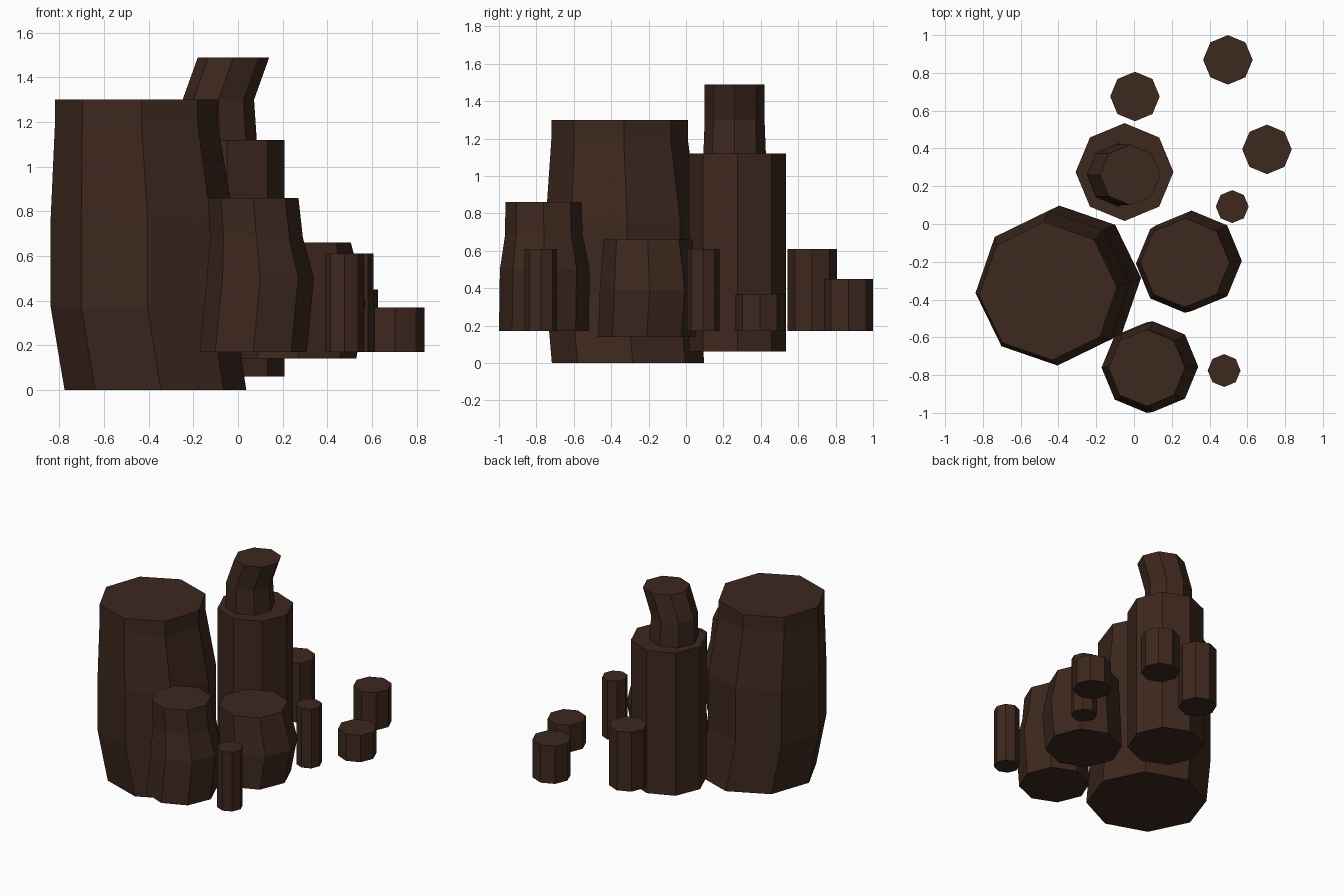
import bpy, bmesh
from math import cos, sin, pi, radians

if "Cube" in bpy.data.objects:
    bpy.data.objects.remove(bpy.data.objects["Cube"])

SIDES = 8
brown = bpy.data.materials.new("dark_brown_rock")
brown.diffuse_color = (0.047, 0.021, 0.013, 1)
brown.use_nodes = True
brown.node_tree.nodes["Principled BSDF"].inputs["Base Color"].default_value = brown.diffuse_color


def column(name, rings, turn=0.0):
    """Octagonal column lofted through rings of (x, y, z, radius)."""
    bm = bmesh.new()
    loops = []
    for x, y, z, r in rings:
        angles = [2 * pi * i / SIDES + radians(turn) for i in range(SIDES)]
        loops.append([bm.verts.new((x + r * cos(a), y + r * sin(a), z)) for a in angles])
    for low, high in zip(loops, loops[1:]):
        for i in range(SIDES):
            j = (i + 1) % SIDES
            bm.faces.new((low[i], low[j], high[j], high[i]))
    bm.faces.new(loops[0][::-1])
    bm.faces.new(loops[-1])
    mesh = bpy.data.meshes.new(name)
    bm.to_mesh(mesh)
    bm.free()
    mesh.materials.append(brown)
    obj = bpy.data.objects.new(name, mesh)
    bpy.context.collection.objects.link(obj)
    return obj


# Big bulging column
column("large_column", [(-0.37, -0.31, 0.0, 0.408), (-0.43, -0.34, 0.37, 0.41),
                        (-0.43, -0.34, 0.77, 0.41), (-0.455, -0.355, 1.19, 0.366),
                        (-0.455, -0.355, 1.30, 0.366)], turn=3.5)

# Tall straight column and the bent cap standing on it
column("tall_column", [(-0.05, 0.275, 0.06, 0.259), (-0.05, 0.275, 1.12, 0.259)])
column("bent_cap", [(-0.083, 0.26, 1.12, 0.167), (-0.088, 0.26, 1.30, 0.16),
                    (-0.02, 0.26, 1.49, 0.16)])

# Two medium bulging columns
column("side_column", [(0.27, -0.21, 0.14, 0.26), (0.305, -0.195, 0.39, 0.266),
                       (0.27, -0.205, 0.66, 0.236)])
column("front_column", [(0.068, -0.76, 0.17, 0.24), (0.10, -0.755, 0.50, 0.24),
                        (0.083, -0.76, 0.68, 0.208), (0.068, -0.762, 0.86, 0.203)])

# Small straight stumps: x, y, radius, top height
stumps = [(0.497, 0.869, 0.131, 0.45), (0.005, 0.675, 0.131, 0.61),
          (0.704, 0.395, 0.131, 0.37), (0.52, 0.092, 0.087, 0.61),
          (0.477, -0.776, 0.087, 0.61)]
for n, (x, y, r, top) in enumerate(stumps, 1):
    column(f"small_stump_{n}", [(x, y, 0.17, r), (x, y, top, r)])
